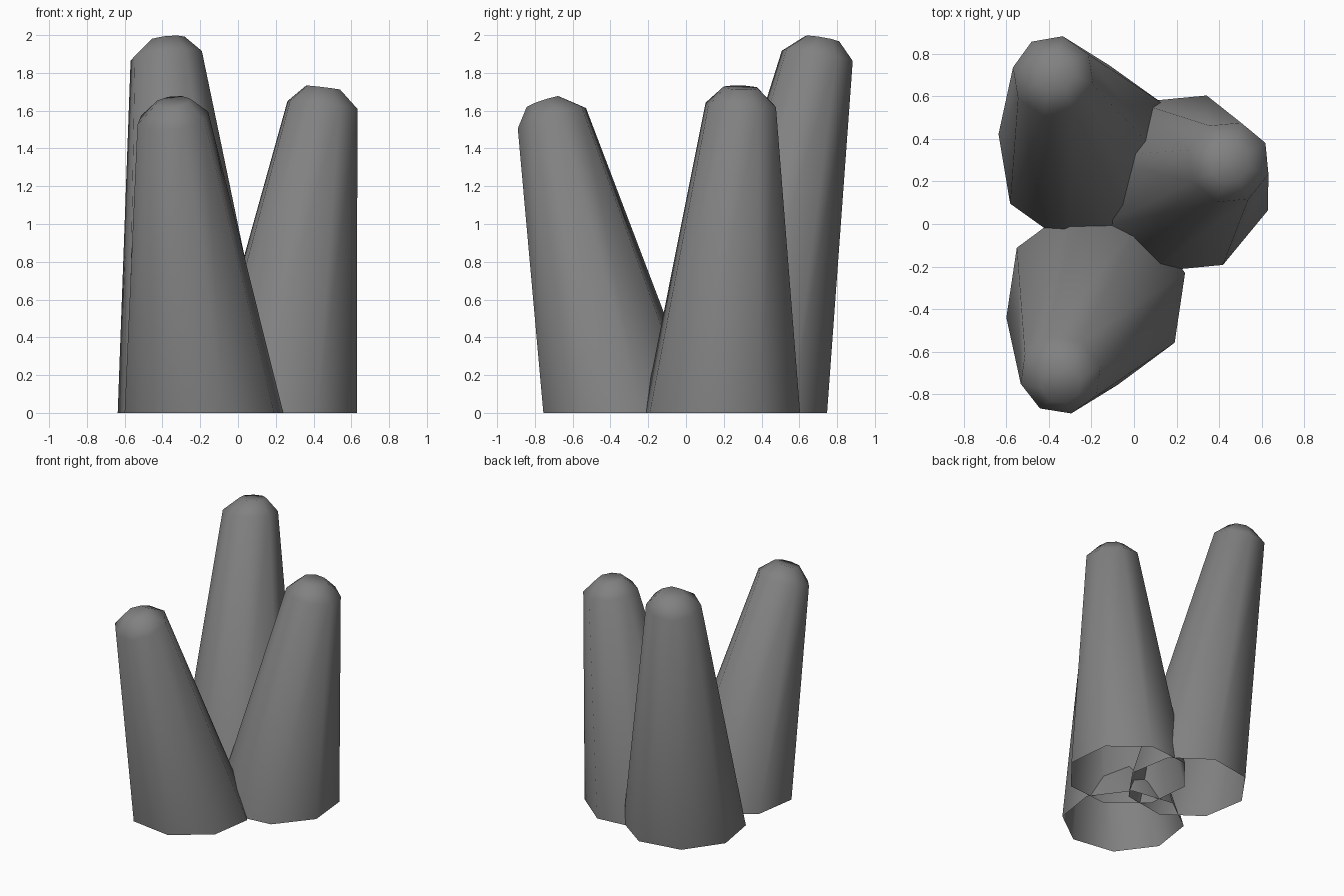
import bpy, bmesh
from math import cos, sin, radians
from mathutils import Vector

cube = bpy.data.objects.get("Cube")
if cube:
    bpy.data.objects.remove(cube)

SIDES = 8

# One dark stone colour
stone = bpy.data.materials.new("dark grey stone")
stone.use_nodes = True
stone.diffuse_color = (0.22, 0.22, 0.22, 1)
stone.node_tree.nodes["Principled BSDF"].inputs["Base Color"].default_value = stone.diffuse_color


def ring(bm, centre, radius, normal, turn):
    """Octagon around centre, tilted so that it faces along normal."""
    tilt = Vector((0, 0, 1)).rotation_difference(Vector(normal))
    verts = []
    for i in range(SIDES):
        a = radians(turn + i * 360 / SIDES)
        spoke = Vector((radius * cos(a), radius * sin(a), 0))
        verts.append(bm.verts.new(Vector(centre) + tilt @ spoke))
    return verts


def spire(name, base, shoulder, tip, lean, turn):
    """Leaning tapered column, open underneath, with a bevelled tip."""
    bm = bmesh.new()
    rings = [ring(bm, base, 0.433, (0, 0, 1), turn),
             ring(bm, shoulder, 0.195, lean, turn),
             ring(bm, tip, 0.095, lean, turn)]
    for low, high in zip(rings, rings[1:]):
        for i in range(SIDES):
            j = (i + 1) % SIDES
            bm.faces.new((low[i], low[j], high[j], high[i]))
    bm.faces.new(rings[-1])
    for face in bm.faces:
        face.smooth = True
    mesh = bpy.data.meshes.new(name)
    bm.to_mesh(mesh)
    bm.free()
    mesh.materials.append(stone)
    obj = bpy.data.objects.new(name, mesh)
    bpy.context.collection.objects.link(obj)


# Three columns fanning outward from a shared foot
spire("front_spire", (-0.18, -0.335, 0), (-0.345, -0.71, 1.56),
      (-0.345, -0.755, 1.647), (-0.11, -0.33, 1), 14)
spire("back_spire", (-0.215, 0.325, 0), (-0.38, 0.695, 1.89),
      (-0.375, 0.72, 1.98), (-0.1, 0.17, 1), 32)
spire("side_spire", (0.215, 0.19, 0), (0.447, 0.29, 1.63),
      (0.45, 0.29, 1.722), (0.12, 0.03, 1), 28)
